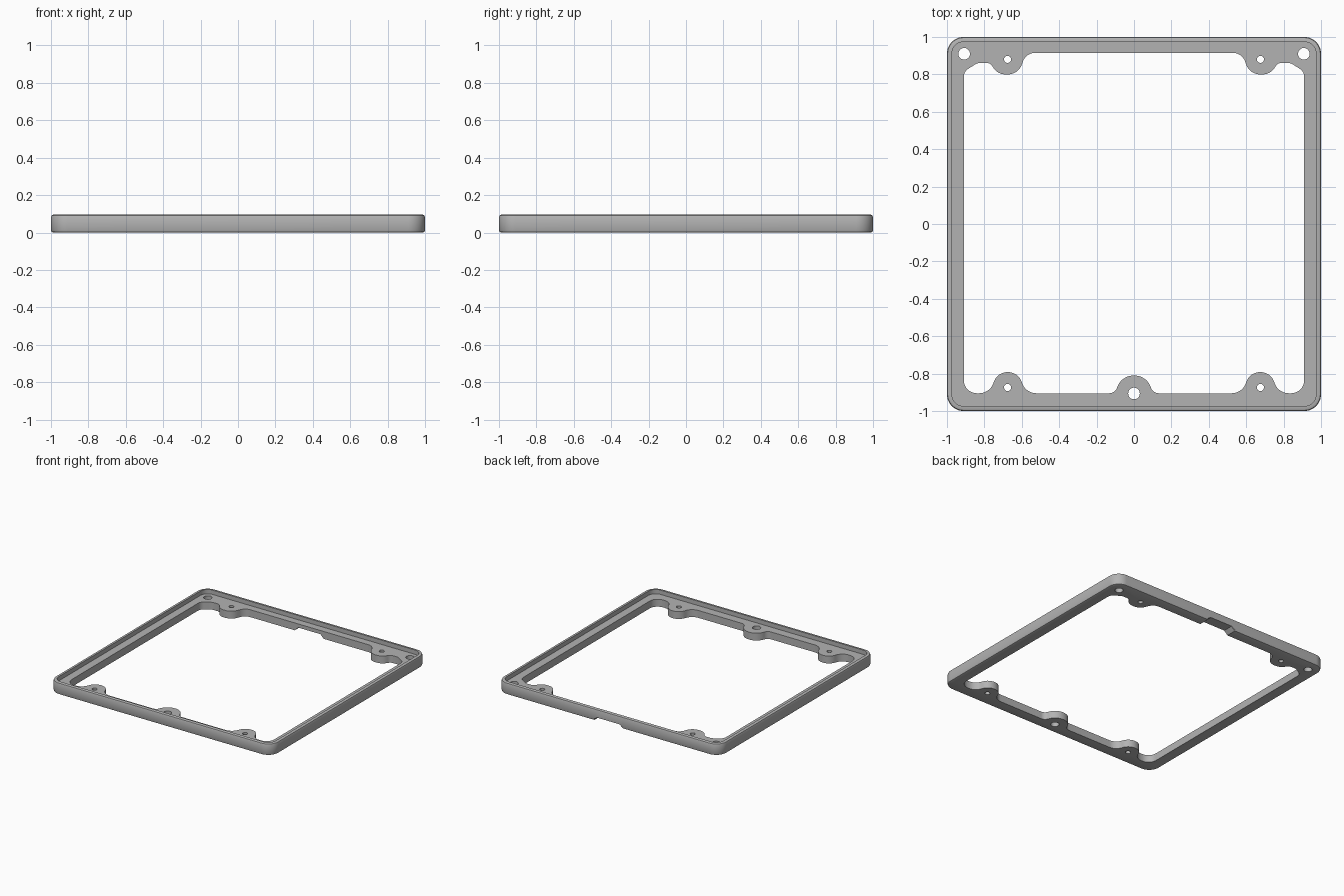
import bpy, bmesh, math
from mathutils import Vector

cube = bpy.data.objects.get("Cube")
if cube:
    bpy.data.objects.remove(cube, do_unlink=True)

grey = bpy.data.materials.new("grey plastic")
grey.use_nodes = True
grey.diffuse_color = (0.45, 0.45, 0.45, 1)
grey.node_tree.nodes["Principled BSDF"].inputs["Base Color"].default_value = (0.45, 0.45, 0.45, 1)

HEIGHT, FLOOR, BEVEL, RIM = 0.095, 0.06, 0.012, 0.026
NOTCH_DEPTH, NOTCH_FLAT, NOTCH_END = 0.03, 0.1, 0.13


def fillet(corners, steps=10):
    """Round each (x, y, radius) corner of a closed outline with a tangent arc."""
    out = []
    for i, (x, y, r) in enumerate(corners):
        p = Vector((x, y))
        a = (Vector(corners[i - 1][:2]) - p).normalized()
        b = (Vector(corners[(i + 1) % len(corners)][:2]) - p).normalized()
        half = math.acos(a.dot(b)) / 2
        centre = p + (a + b).normalized() * (r / math.sin(half))
        start = p + a * (r / math.tan(half)) - centre
        end = p + b * (r / math.tan(half)) - centre
        turn = math.atan2(start.x * end.y - start.y * end.x, start.dot(end))
        for k in range(steps + 1):
            c, s = math.cos(turn * k / steps), math.sin(turn * k / steps)
            out.append((centre.x + c * start.x - s * start.y,
                        centre.y + s * start.x + c * start.y))
    return out


def rounded_square(inset):
    h, r = 1 - inset, 0.09 - inset
    return fillet([(h, h, r), (-h, h, r), (-h, -h, r), (h, -h, r)])


def circle(x, y, r, n=32):
    return [(x + r * math.cos(math.tau * k / n), y + r * math.sin(math.tau * k / n))
            for k in range(n)]


def skin(bm, levels):
    """Wall through (outline, z) levels; returns the first and last edge loops."""
    loops = [[bm.verts.new((x, y, z)) for x, y in outline] for outline, z in levels]
    n = len(loops[0])
    for lo, hi in zip(loops, loops[1:]):
        for i in range(n):
            j = (i + 1) % n
            bm.faces.new((lo[i], lo[j], hi[j], hi[i]))
    return [[bm.edges.get((loop[i - 1], loop[i])) for i in range(n)]
            for loop in (loops[0], loops[-1])]


bm = bmesh.new()

# Outer wall with bevelled edges and a raised rim around the floor
soft = BEVEL * 0.3
profile = [(BEVEL, 0), (soft, soft), (0, BEVEL), (0, HEIGHT - BEVEL),
           (soft, HEIGHT - soft), (BEVEL, HEIGHT), (RIM, HEIGHT), (RIM, FLOOR)]
bottom_edges, floor_edges = skin(bm, [(rounded_square(i), z) for i, z in profile])

# Opening outline, right half from the back to the front, then mirrored
half = [(0.577, 0.915, 0.07), (0.619, 0.80, 0.078), (0.731, 0.80, 0.075),
        (0.768, 0.862, 0.04), (0.835, 0.862, 0.06), (0.91, 0.815, 0.05),
        (0.91, -0.905, 0.07), (0.771, -0.905, 0.08), (0.731, -0.792, 0.077),
        (0.619, -0.792, 0.077), (0.579, -0.905, 0.08), (0.102, -0.905, 0.045),
        (0.066, -0.81, 0.092)]
inner = [fillet(half + [(-x, y, r) for x, y, r in half[::-1]])]

# Screw and locating holes
inner.append(circle(0, -0.906, 0.031))
for side in (-1, 1):
    inner += [circle(side * 0.908, 0.91, 0.031), circle(side * 0.676, 0.88, 0.019),
              circle(side * 0.676, -0.874, 0.019)]
for outline in inner:
    low, high = skin(bm, [(outline, 0), (outline, FLOOR)])
    bottom_edges += low
    floor_edges += high

# Underside and floor, filled around the opening and holes
for edges in (bottom_edges, floor_edges):
    bmesh.ops.triangle_fill(bm, edges=edges, use_beauty=True, normal=(0, 0, 1))

# Sloped notch raised into the underside of the back bar
for x in (-NOTCH_END, -NOTCH_FLAT, NOTCH_FLAT, NOTCH_END):
    faces = [f for f in bm.faces if all(v.co.y > 0.7 for v in f.verts)]
    geom = faces + list({e for f in faces for e in f.edges}) + list({v for f in faces for v in f.verts})
    bmesh.ops.bisect_plane(bm, geom=geom, dist=1e-5, plane_co=(x, 0, 0), plane_no=(1, 0, 0))
for v in bm.verts:
    if v.co.y > 0.7 and abs(v.co.x) < NOTCH_FLAT + 0.001:
        v.co.z = max(v.co.z, NOTCH_DEPTH)

bmesh.ops.recalc_face_normals(bm, faces=bm.faces)
mesh = bpy.data.meshes.new("bezel_frame")
bm.to_mesh(mesh)
bm.free()
mesh.materials.append(grey)
frame = bpy.data.objects.new("bezel_frame", mesh)
bpy.context.collection.objects.link(frame)

bpy.ops.object.select_all(action="DESELECT")
frame.select_set(True)
bpy.context.view_layer.objects.active = frame
bpy.ops.object.shade_smooth_by_angle(angle=math.radians(30))
